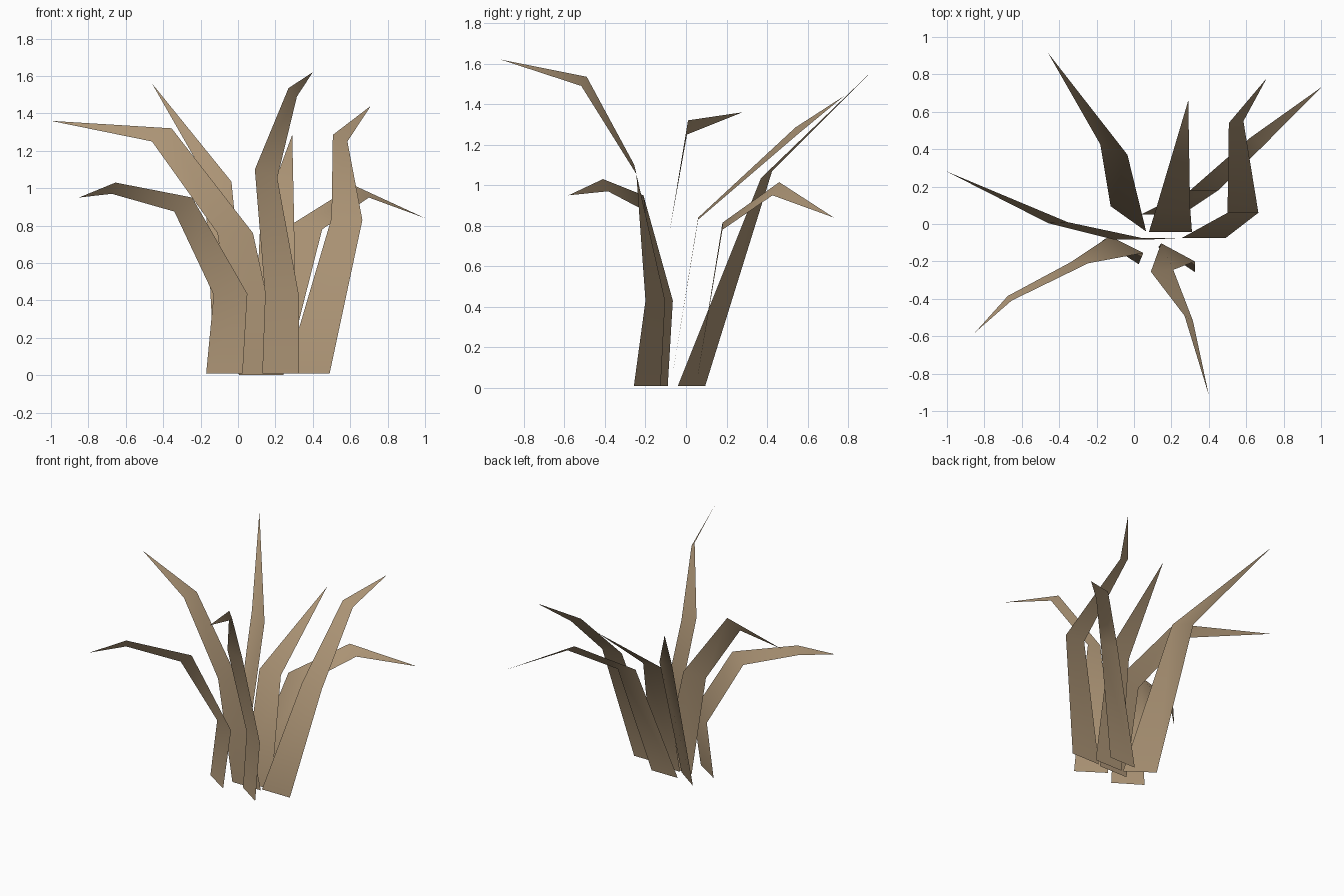
import bpy

# One dry straw colour for the whole plant
straw = bpy.data.materials.new("dry_straw")
straw.diffuse_color = (0.41, 0.295, 0.178, 1.0)


def blade(name, joints, tip):
    """Flat folded leaf: each joint is a (left, right) pair of edge points, ending in a tip."""
    verts = [p for pair in joints for p in pair] + [tip]
    n = len(joints)
    faces = [(2 * i, 2 * i + 1, 2 * i + 3, 2 * i + 2) for i in range(n - 1)]
    faces.append((2 * n - 2, 2 * n - 1, 2 * n))
    mesh = bpy.data.meshes.new(name)
    mesh.from_pydata(verts, [], faces)
    mesh.materials.append(straw)
    mesh.shade_smooth()
    obj = bpy.data.objects.new(name, mesh)
    bpy.context.collection.objects.link(obj)
    return obj


# Front blades, four joints each
blade("front_left_blade", [
    ((-.17, -.09, .01), (.025, -.215, .01)),
    ((-.13, -.065, .43), (.05, -.155, .435)),
    ((-.34, -.205, .875), (-.245, -.21, .95)),
    ((-.675, -.385, .97), (-.655, -.41, 1.03)),
], (-.85, -.58, .95))

blade("front_right_blade", [
    ((.13, -.125, .01), (.325, -.257, .01)),
    ((.145, -.103, .43), (.325, -.2, .43)),
    ((.09, -.255, 1.10), (.21, -.245, 1.055)),
    ((.27, -.49, 1.535), (.315, -.517, 1.49)),
], (.40, -.915, 1.62))

# Side blades, three joints each
blade("left_blade", [
    ((.005, -.075, 0), (.245, -.075, 0)),
    ((-.11, -.083, .76), (.08, -.083, .76)),
    ((-.46, .005, 1.25), (-.355, .01, 1.32)),
], (-1.0, .28, 1.36))

blade("right_blade", [
    ((.255, -.075, .01), (.49, -.075, .01)),
    ((.50, .06, .84), (.665, .06, .83)),
    ((.507, .54, 1.285), (.585, .55, 1.25)),
], (.71, .78, 1.44))

blade("back_right_blade", [
    ((.035, .05, .01), (.255, .05, .01)),
    ((.30, .18, .815), (.45, .18, .78)),
    ((.62, .46, 1.015), (.70, .427, .95)),
], (1.0, .73, .84))

# Back blades, two joints each
blade("back_left_blade", [
    ((-.125, .095, .01), (.065, -.04, .01)),
    ((-.18, .425, 1.07), (-.035, .37, 1.035)),
], (-.46, .915, 1.56))

blade("back_middle_blade", [
    ((.08, -.042, .01), (.31, -.042, .01)),
    ((.12, .088, .83), (.30, .088, .83)),
], (.29, .66, 1.285))
